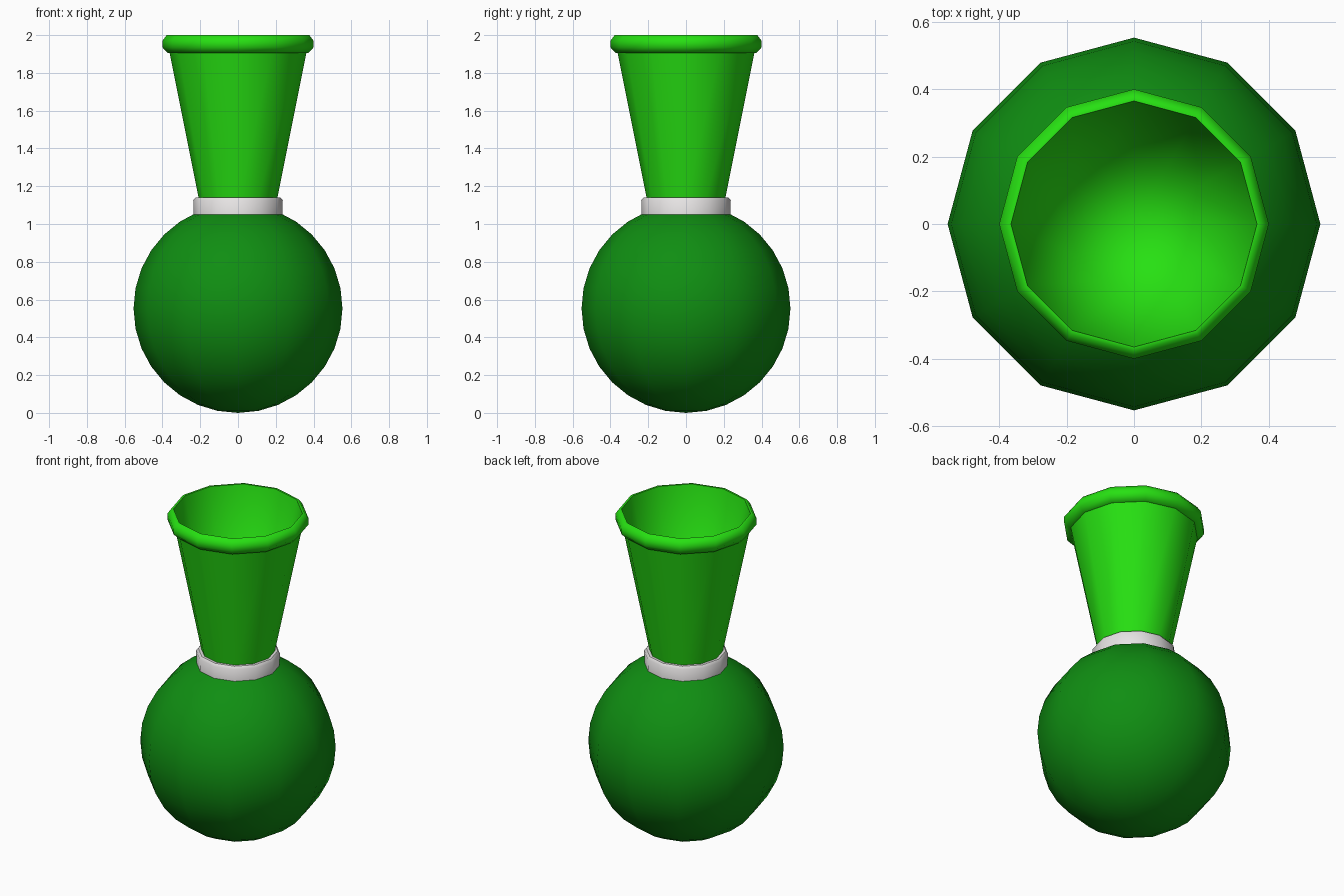
import bpy, bmesh, math

if "Cube" in bpy.data.objects:
    bpy.data.objects.remove(bpy.data.objects["Cube"])

SIDES = 12


def material(name, rgb):
    m = bpy.data.materials.new(name)
    m.diffuse_color = (*rgb, 1)
    m.use_nodes = True
    m.node_tree.nodes["Principled BSDF"].inputs["Base Color"].default_value = m.diffuse_color
    return m


bright = material("bright green", (0.02, 0.75, 0.006))
dark = material("dark green", (0.005, 0.27, 0.006))
white = material("off white", (0.80, 0.78, 0.78))


def lathe(name, profile, mat, angle=50, close=False):
    """Spin (radius, z) points around z; radius 0 makes a pole."""
    bm = bmesh.new()
    rings = []
    for r, z in profile:
        if r < 1e-5:
            rings.append([bm.verts.new((0, 0, z))] * SIDES)
        else:
            rings.append([bm.verts.new((r * math.cos(2 * math.pi * i / SIDES),
                                        r * math.sin(2 * math.pi * i / SIDES), z))
                          for i in range(SIDES)])
    pairs = list(zip(rings, rings[1:]))
    if close:
        pairs.append((rings[-1], rings[0]))
    for a, b in pairs:
        for i in range(SIDES):
            j = (i + 1) % SIDES
            bm.faces.new(list(dict.fromkeys((a[i], a[j], b[j], b[i]))))
    me = bpy.data.meshes.new(name)
    bm.to_mesh(me)
    bm.free()
    ob = bpy.data.objects.new(name, me)
    bpy.context.collection.objects.link(ob)
    me.materials.append(mat)
    bpy.ops.object.select_all(action='DESELECT')
    ob.select_set(True)
    bpy.context.view_layer.objects.active = ob
    bpy.ops.object.shade_smooth_by_angle(angle=math.radians(angle))
    return ob


# Round squeeze bulb
R, N = 0.553, 16
lathe("bulb", [(R * math.sin(math.pi * k / N), R - R * math.cos(math.pi * k / N))
               if 0 < k < N else (0, 2 * R * k / N) for k in range(N + 1)], dark)

# Collar between bulb and horn
lathe("collar", [(0.18, 1.03), (0.235, 1.03), (0.237, 1.125), (0.225, 1.14), (0.18, 1.14)],
      white, close=True)

# Flared horn, outside
lathe("horn", [(0.205, 1.12), (0.363, 1.91)], bright)

# Rolled rim
lathe("rim", [(0.35, 1.905), (0.372, 1.905), (0.40, 1.935), (0.40, 1.97),
              (0.378, 2.0), (0.365, 2.0)], bright, 60)

# Horn lining: tapered wall and softly shaded floor
lathe("horn_lining", [(0.365, 2.0), (0.195, 1.16), (0, 1.15)], bright, 180)
